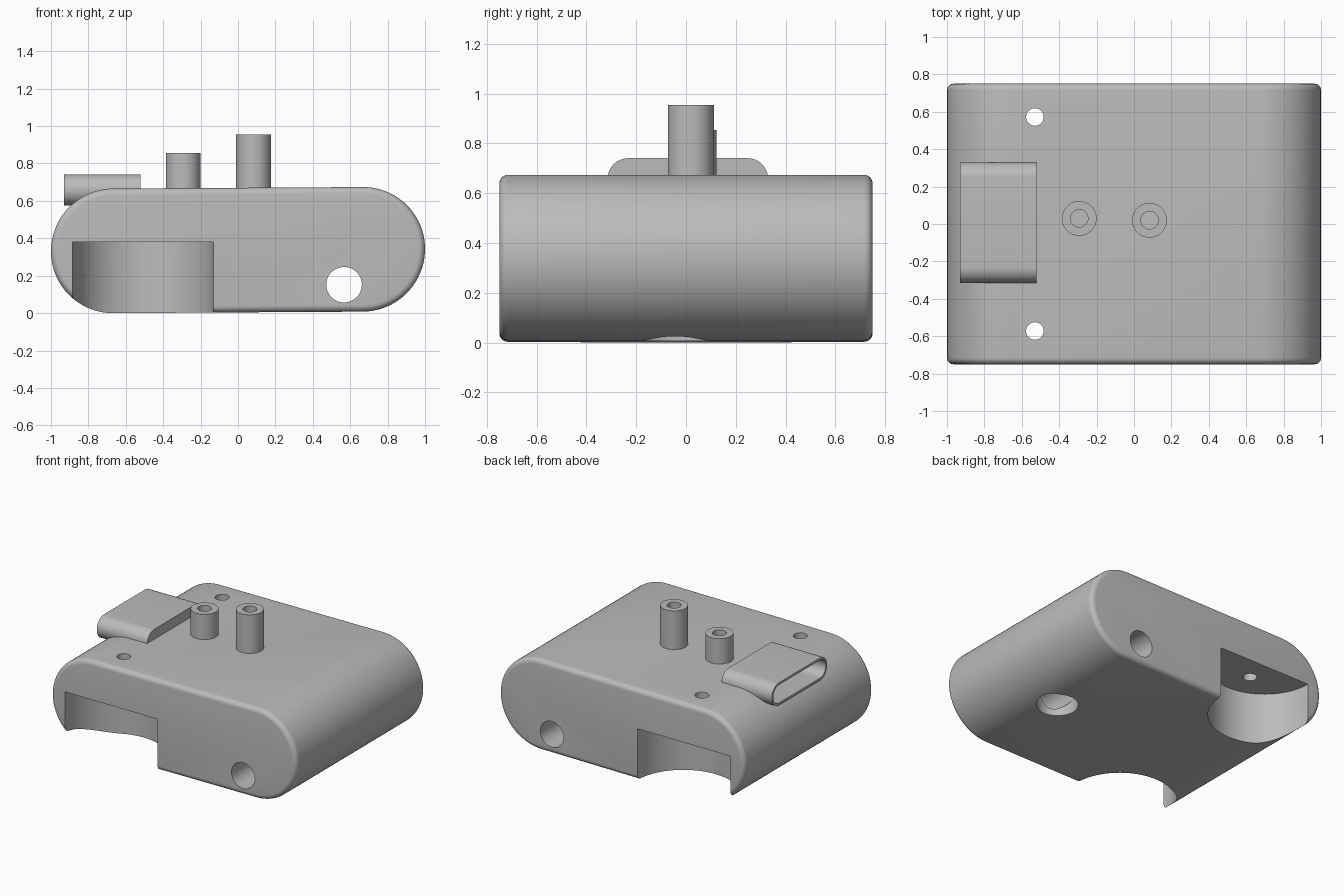
import bpy, bmesh, math
from mathutils import Matrix, Vector

cube = bpy.data.objects.get("Cube")
if cube:
    bpy.data.objects.remove(cube, do_unlink=True)

grey = bpy.data.materials.new("plain grey")
grey.use_nodes = True
colour = (0.5, 0.5, 0.5, 1)
grey.diffuse_color = colour
grey.node_tree.nodes["Principled BSDF"].inputs["Base Color"].default_value = colour


def finish_mesh(bm, name):
    bmesh.ops.recalc_face_normals(bm, faces=bm.faces)
    mesh = bpy.data.meshes.new(name)
    bm.to_mesh(mesh)
    bm.free()
    obj = bpy.data.objects.new(name, mesh)
    bpy.context.collection.objects.link(obj)
    mesh.materials.append(grey)
    return obj


def stadium(name, a, b, radius, start, length, steps=32):
    """Two half circles around a and b joined by straight sides, then extruded."""
    bm = bmesh.new()
    a, b = Vector(a), Vector(b)
    side = (b - a).normalized()
    up = Vector((0, 0, 1))
    push = Vector(length)
    points = []
    for centre, turn in ((b, -0.5), (a, 0.5)):
        for i in range(steps + 1):
            t = math.pi * (turn + i / steps)
            points.append(centre + radius * (side * math.cos(t) + up * math.sin(t)))
    face = bm.faces.new([bm.verts.new(p + Vector(start)) for p in points])
    grown = bmesh.ops.extrude_face_region(bm, geom=[face])
    moved = [v for v in grown["geom"] if isinstance(v, bmesh.types.BMVert)]
    bmesh.ops.translate(bm, verts=moved, vec=push)
    return finish_mesh(bm, name)


def cylinder(name, x, y, z0, z1, radius, sides=48):
    bm = bmesh.new()
    bmesh.ops.create_cone(bm, cap_ends=True, segments=sides, radius1=radius,
                          radius2=radius, depth=z1 - z0,
                          matrix=Matrix.Translation((x, y, (z0 + z1) / 2)))
    return finish_mesh(bm, name)


def bake(obj):
    graph = bpy.context.evaluated_depsgraph_get()
    obj.data = bpy.data.meshes.new_from_object(obj.evaluated_get(graph))
    obj.modifiers.clear()


def cut(obj, *cutters):
    for cutter in cutters:
        mod = obj.modifiers.new("cut", "BOOLEAN")
        mod.operation, mod.solver, mod.object = "DIFFERENCE", "EXACT", cutter
        bake(obj)
        bpy.data.objects.remove(cutter, do_unlink=True)


# Rounded main body with softened end faces
depth = 0.75
body = stadium("main_body", (-0.667, 0, 0.333), (0.667, 0, 0.341), 0.333,
               (0, -depth, 0), (0, 2 * depth, 0), 40)
soft = body.modifiers.new("soft_ends", "BEVEL")
soft.width, soft.segments = 0.035, 6
soft.limit_method, soft.angle_limit = "ANGLE", math.radians(40)
bake(body)

# Wheel wells and screw holes, mirrored front and back
for s in (-1, 1):
    cut(body, cylinder("well", -0.508, s * depth, -0.2, 0.38, 0.378, 72),
        cylinder("screw_hole", -0.53, s * 0.572, 0.2, 0.9, 0.047, 32))

# Cross bore along the body and the blind pocket underneath
bore = cylinder("bore", 0, 0, -1, 1, 0.095)
bore.data.transform(Matrix.Translation((0.567, 0, 0.152)) @ Matrix.Rotation(math.pi / 2, 4, "X"))
cut(body, bore, cylinder("pocket", 0.63, -0.045, -0.2, 0.2, 0.14))

# Flat sleeve, open towards the side
ends = ((0, -0.232, 0.658), (0, 0.247, 0.658))
sleeve = stadium("side_sleeve", *ends, 0.083, (-0.93, 0, 0), (0.41, 0, 0), 24)
for part in (body, sleeve):
    cut(part, stadium("sleeve_cavity", *ends, 0.066, (-1.1, 0, 0), (0.55, 0, 0), 24))

# Hollow posts on top
posts = []
for name, x, y, top in (("short_post", -0.293, 0.03, 0.855), ("tall_post", 0.083, 0.02, 0.955)):
    post = cylinder(name, x, y, 0.6, top, 0.093)
    cut(post, cylinder("post_hole", x, y, 0.61, top + 0.1, 0.047, 32))
    posts.append(post)

# Smooth curves, sharp rims
bpy.ops.object.select_all(action="DESELECT")
for obj in [body, sleeve] + posts:
    obj.select_set(True)
    bpy.context.view_layer.objects.active = obj
bpy.ops.object.shade_smooth_by_angle(angle=math.radians(30))
